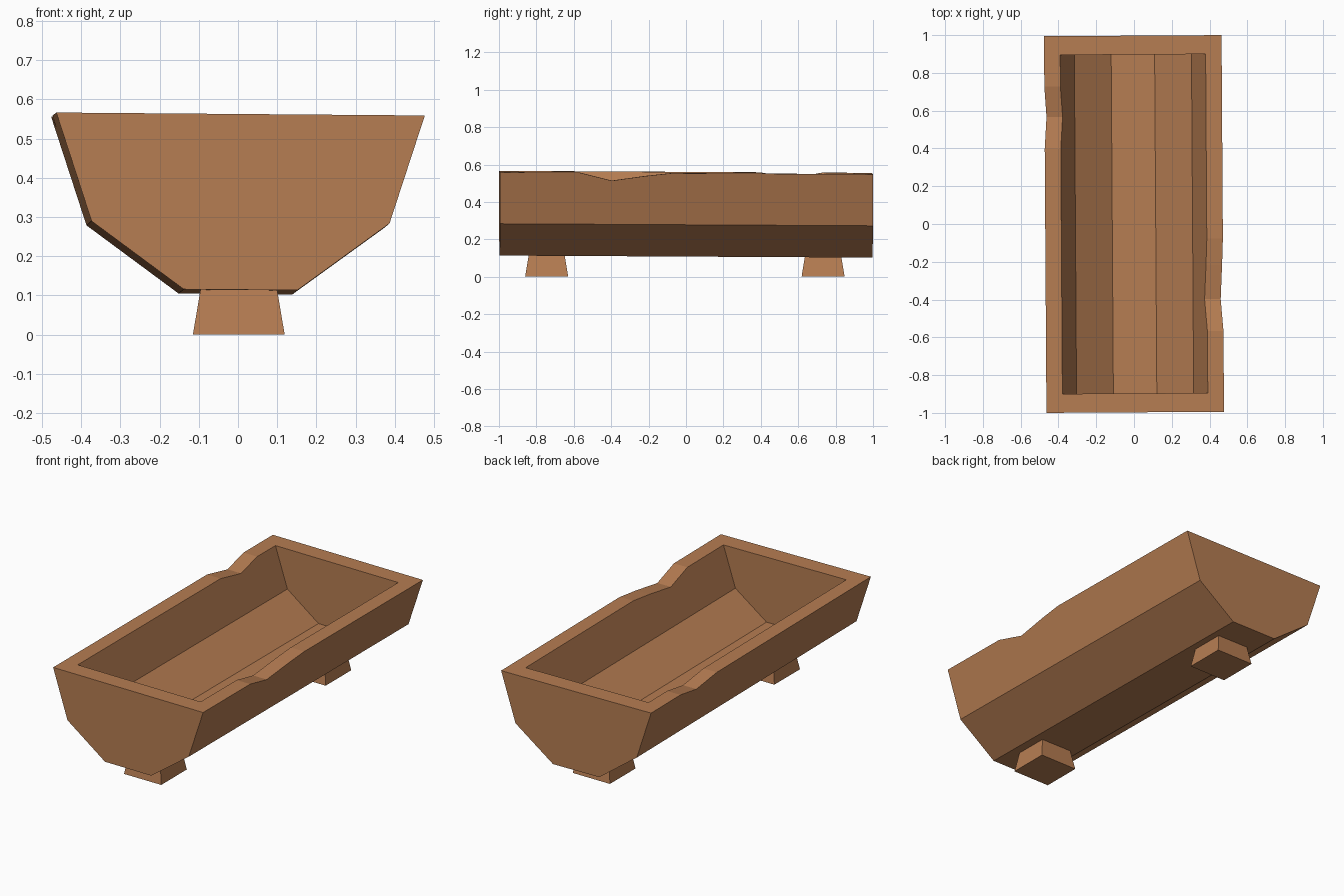
import bpy, bmesh

cube = bpy.data.objects.get("Cube")
if cube:
    bpy.data.objects.remove(cube, do_unlink=True)

wood = bpy.data.materials.new("warm brown wood")
wood.use_nodes = True
COLOR = (0.47, 0.205, 0.085, 1)
wood.diffuse_color = COLOR
wood.node_tree.nodes["Principled BSDF"].inputs["Base Color"].default_value = COLOR


def finish(name, bm):
    bmesh.ops.recalc_face_normals(bm, faces=bm.faces)
    mesh = bpy.data.meshes.new(name)
    bm.to_mesh(mesh)
    bm.free()
    mesh.materials.append(wood)
    obj = bpy.data.objects.new(name, mesh)
    bpy.context.collection.objects.link(obj)
    return obj


# Half profiles (x, z) from rim to bottom, for the outside and the hollow
OUTER = [(0.47, 0.557), (0.38, 0.281), (0.145, 0.109)]
INNER = [(0.385, 0.557), (0.31, 0.33), (0.115, 0.187)]

# Stations along the trough: y, rim dip on the -x side, rim dip on the +x side
STATIONS = [(-0.997, 0, 0), (-0.57, 0, 0), (-0.4, 0, 0.042), (-0.22, 0, 0.016),
            (-0.08, 0, 0), (0.4, 0, 0), (0.57, 0.032, 0), (0.73, 0, 0), (0.997, 0, 0)]
INNER_END = 0.897


def lean(x, y, z):
    # slight hand-made skew of the whole trough
    return (x - 0.0065 * y, y + 0.006 * x, z - 0.0055 * y - 0.008 * x)


def ring(bm, profile, y, dips):
    # open U section: left rim down to the bottom and up to the right rim
    pts = []
    for side, dip in zip((-1, 1), dips):
        (x0, z0), (x1, z1) = profile[:2]
        slope = (x0 - x1) / (z0 - z1)
        half = [(side * (x0 - dip * slope), z0 - dip)]
        half += [(side * x, z) for x, z in profile[1:]]
        pts += half if side < 0 else half[::-1]
    return [bm.verts.new(lean(x, y, z)) for x, z in pts]


# Trough body: outer shell, hollow and rim
bm = bmesh.new()
outer = [ring(bm, OUTER, y, (l, r)) for y, l, r in STATIONS]
inner = [ring(bm, INNER, max(-INNER_END, min(INNER_END, y)), (l, r))
         for y, l, r in STATIONS]
for i in range(len(STATIONS) - 1):
    for rings in (outer, inner):
        a, b = rings[i], rings[i + 1]
        for k in range(5):
            bm.faces.new((a[k], a[k + 1], b[k + 1], b[k]))
    for k in (0, 5):
        bm.faces.new((outer[i][k], outer[i + 1][k], inner[i + 1][k], inner[i][k]))
for e in (0, -1):
    bm.faces.new(outer[e])
    bm.faces.new(inner[e])
    bm.faces.new((outer[e][0], outer[e][5], inner[e][5], inner[e][0]))
finish("trough_body", bm)


# Tapered feet, wider at the ground, sunk slightly into the body
def foot(name, y):
    bm = bmesh.new()
    bmesh.ops.create_cube(bm, size=1)
    for v in bm.verts:
        top = v.co.z > 0
        v.co.x = 0.002 + v.co.x * (0.19 if top else 0.234)
        v.co.y = y + v.co.y * (0.187 if top else 0.23)
        v.co.z = 0.13 if top else 0
    finish(name, bm)


foot("front_foot", -0.745)
foot("back_foot", 0.733)
